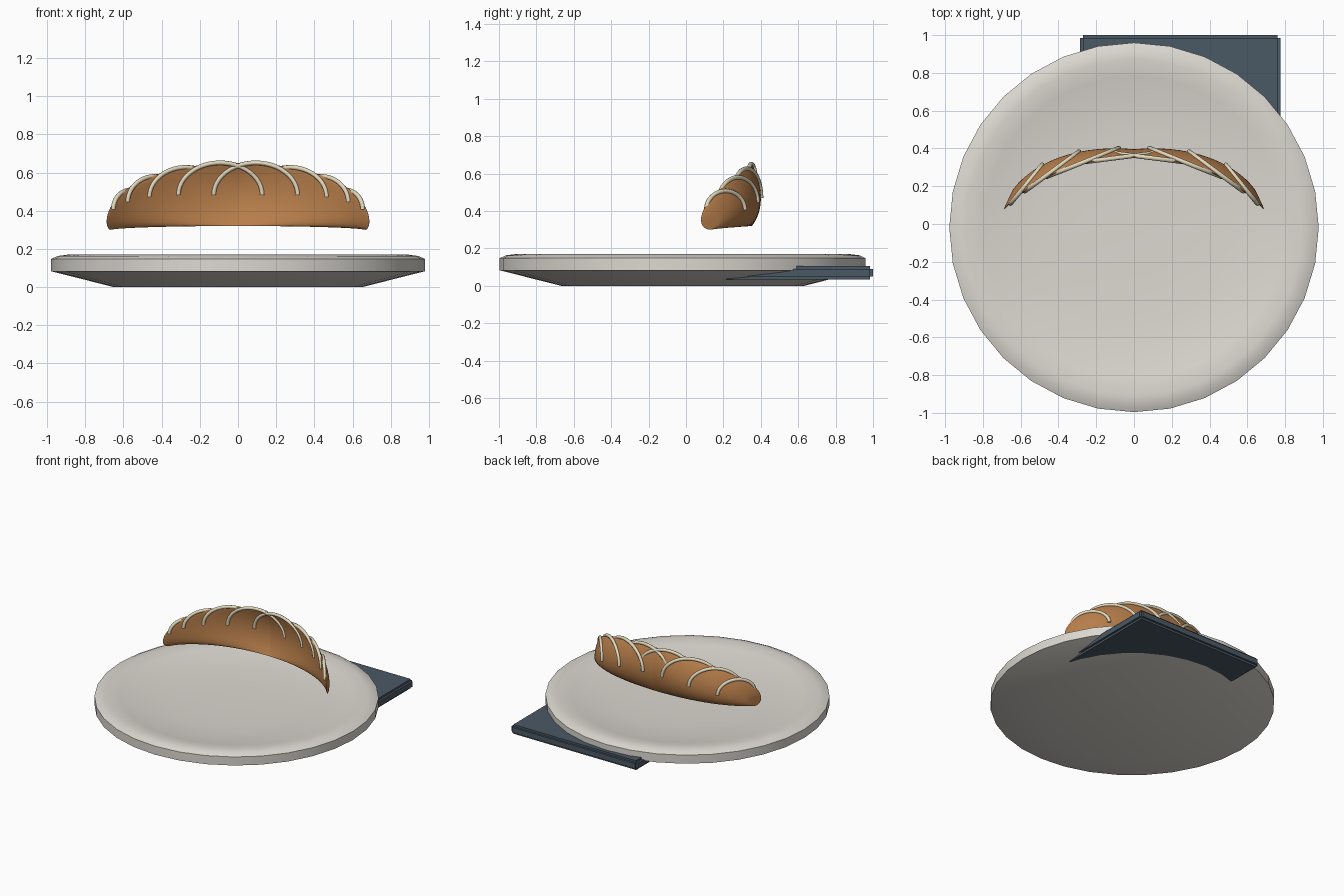
import bpy, bmesh
from math import sin, cos, pi, radians
from mathutils import Vector

if "Cube" in bpy.data.objects:
    bpy.data.objects.remove(bpy.data.objects["Cube"])


def material(name, rgb):
    m = bpy.data.materials.new(name)
    m.diffuse_color = (*rgb, 1)
    m.use_nodes = True
    m.node_tree.nodes["Principled BSDF"].inputs["Base Color"].default_value = m.diffuse_color
    return m


def finish(bm, name, mat, angle=None):
    bmesh.ops.recalc_face_normals(bm, faces=bm.faces)
    me = bpy.data.meshes.new(name)
    bm.to_mesh(me)
    bm.free()
    ob = bpy.data.objects.new(name, me)
    bpy.context.collection.objects.link(ob)
    me.materials.append(mat)
    if angle:
        bpy.ops.object.select_all(action='DESELECT')
        ob.select_set(True)
        bpy.context.view_layer.objects.active = ob
        bpy.ops.object.shade_smooth_by_angle(angle=radians(angle))
    return ob


def loft(bm, rings, caps=True):
    # bridge equal-sized closed rings of points
    rows = [[bm.verts.new(p) for p in r] for r in rings]
    n = len(rows[0])
    for a, b in zip(rows, rows[1:]):
        for i in range(n):
            j = (i + 1) % n
            bm.faces.new((a[i], a[j], b[j], b[i]))
    if caps:
        bm.faces.new(rows[0])
        bm.faces.new(rows[-1])


ceramic = material("ceramic", (0.72, 0.69, 0.64))
cloth = material("cloth", (0.07, 0.10, 0.13))
crust = material("crust", (0.48, 0.21, 0.07))
cream = material("cream", (0.75, 0.68, 0.50))

# Plate: 32-sided lathe with a shallow dished top
profile = [(0.65, 0), (0.978, 0.083), (0.978, 0.148), (0.945, 0.163), (0.89, 0.17),
           (0.80, 0.155), (0.68, 0.135), (0.5, 0.122), (0.25, 0.115)]
bm = bmesh.new()
loft(bm, [[(r * cos(2 * pi * i / 32), -0.018 + r * sin(2 * pi * i / 32), z)
           for i in range(32)] for r, z in profile])
finish(bm, "plate", ceramic, 50)

# Folded napkin under the plate: slab with stepped edges
lo, hi, s = Vector((-0.285, 0.2, 0.035)), Vector((0.775, 1.0, 0.105)), 0.015
bm = bmesh.new()
for axis in range(3):
    a, b = lo.copy(), hi.copy()
    for k in range(3):
        if k != axis:
            a[k] += s
            b[k] -= s
    cube = bmesh.ops.create_cube(bm, size=1)
    for v in cube["verts"]:
        v.co = Vector([(a[k] + b[k]) / 2 + v.co[k] * (b[k] - a[k]) for k in range(3)])
finish(bm, "napkin", cloth)

# Crescent roll: tapering upright ellipses swept along an arc
TIP = radians(65)


def ring_point(t, phi, grow=0.0):
    c = max(0.0, cos(t / TIP * pi / 2)) ** 0.7
    rv = 0.037 + 0.128 * c
    rh = 1.33 * rv + grow
    cz = rv + 0.30 + 0.02 * c
    h = rh * cos(phi)
    return Vector((0.735 * sin(t) + h * cos(t),
                   -0.033 + 0.386 * cos(t) - h * sin(t),
                   cz + (rv + grow) * sin(phi)))


bm = bmesh.new()
loft(bm, [[ring_point(TIP * sin(k / 24 * pi / 2), 2 * pi * i / 32) for i in range(32)]
          for k in range(-24, 25)])
finish(bm, "crescent_roll", crust, 50)

# Icing stripes: half-ellipse tubes over the roll
for n in range(8):
    t = radians(14.5 * (n - 3.5))
    side = Vector((sin(t), cos(t), 0))
    rings = []
    for k in range(25):
        phi = pi * k / 24
        p = ring_point(t, phi, 0.004)
        out = (ring_point(t, phi, 0.104) - p).normalized()
        rings.append([p + 0.012 * (out * cos(a) + side * sin(a))
                      for a in [2 * pi * i / 8 for i in range(8)]])
    bm = bmesh.new()
    loft(bm, rings)
    finish(bm, f"icing_stripe_{n + 1}", cream, 50)
